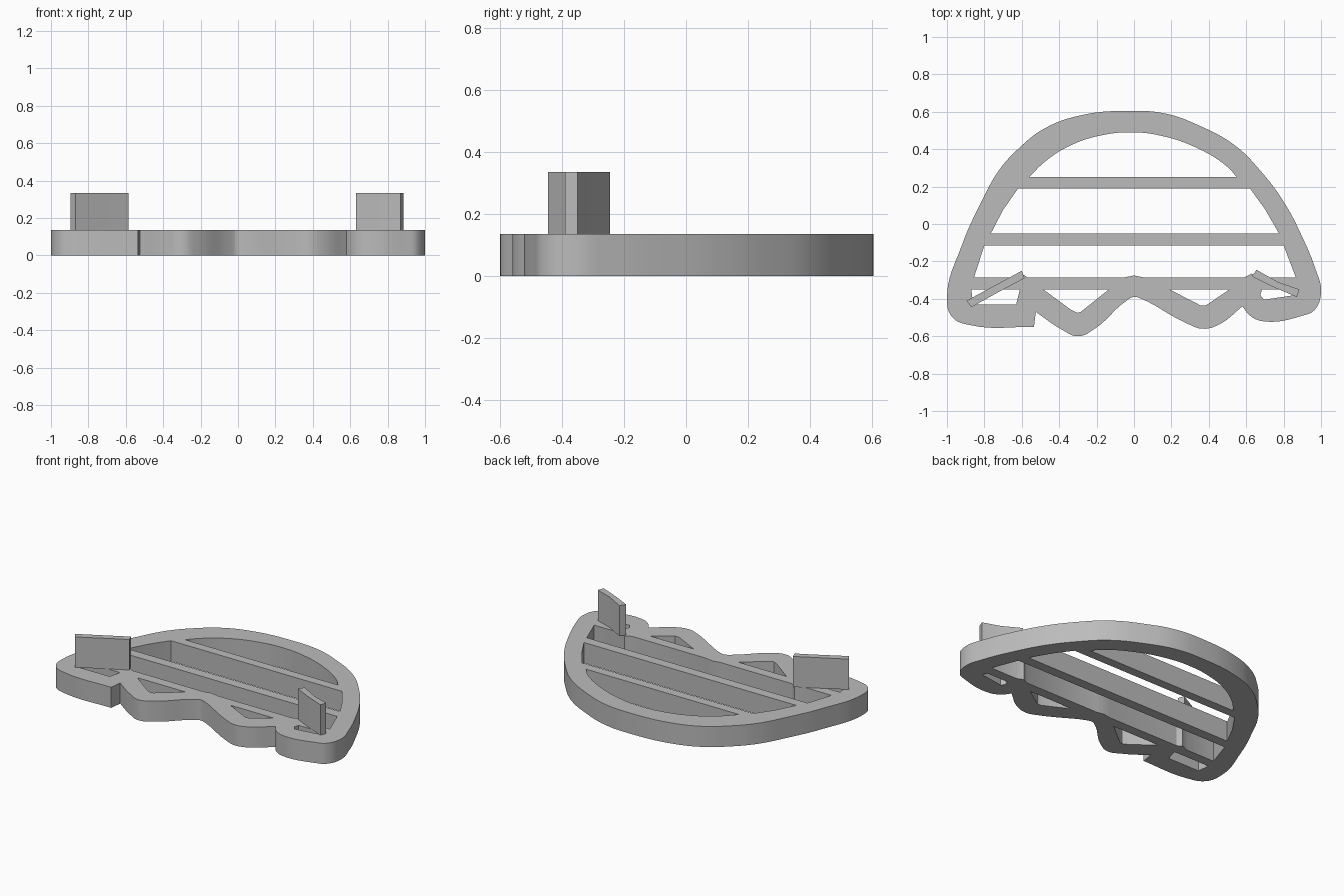
import bpy
import bmesh
from mathutils import Vector

PLATE_HEIGHT = 0.135
TAB_HEIGHT = 0.2
CORNER = "VECTOR"

default_cube = bpy.data.objects.get("Cube")
if default_cube:
    bpy.data.objects.remove(default_cube, do_unlink=True)

# One plain grey for every part
grey = bpy.data.materials.new("plain_grey")
grey.use_nodes = True
grey_value = (0.5, 0.5, 0.5, 1)
grey.diffuse_color = grey_value
grey.node_tree.nodes["Principled BSDF"].inputs["Base Color"].default_value = grey_value


def corners(*points):
    """Mark every point as a sharp corner."""
    return [(x, y, CORNER) for x, y in points]


def add_loop(curve, points):
    """Add a closed bezier loop; points are smooth unless marked as corners."""
    spline = curve.splines.new("BEZIER")
    spline.bezier_points.add(len(points) - 1)
    for bezier, (x, y, *kind) in zip(spline.bezier_points, points):
        handle = kind[0] if kind else "AUTO"
        bezier.co = Vector((x, y, 0))
        bezier.handle_left_type = handle
        bezier.handle_right_type = handle
    spline.use_cyclic_u = True


def extrude_loops(name, loops, bottom, height):
    """Fill the loops (nested ones become holes) and extrude them upward."""
    curve = bpy.data.curves.new(name + "_profile", "CURVE")
    curve.dimensions = "2D"
    curve.fill_mode = "BOTH"
    curve.resolution_u = 6
    curve.extrude = height / 2
    for points in loops:
        add_loop(curve, points)
    helper = bpy.data.objects.new(name + "_profile", curve)
    bpy.context.collection.objects.link(helper)
    bpy.context.view_layer.update()

    graph = bpy.context.evaluated_depsgraph_get()
    mesh = bpy.data.meshes.new_from_object(helper.evaluated_get(graph))
    bpy.data.objects.remove(helper, do_unlink=True)

    # Weld the caps to the walls
    bm = bmesh.new()
    bm.from_mesh(mesh)
    bmesh.ops.remove_doubles(bm, verts=bm.verts, dist=0.0005)
    bmesh.ops.recalc_face_normals(bm, faces=bm.faces)
    bmesh.ops.translate(bm, verts=bm.verts, vec=(0, 0, bottom + height / 2))
    bm.to_mesh(mesh)
    bm.free()

    mesh.name = name
    mesh.materials.clear()
    mesh.materials.append(grey)
    part = bpy.data.objects.new(name, mesh)
    bpy.context.collection.objects.link(part)
    bpy.ops.object.select_all(action="DESELECT")
    part.select_set(True)
    bpy.context.view_layer.objects.active = part
    bpy.ops.object.shade_smooth_by_angle()
    return part


# Outer edge: dome, right foot, two scallops, left foot
dome_right = [(-.03, .605), (.17, .59), (.34, .53), (.54, .42), (.68, .28),
              (.8, .12), (.9, -.07), (.97, -.24)]
right_foot = [(1, -.36), (.965, -.46), (.9, -.49), (.69, -.52), (.62, -.49),
              (.58, -.44, CORNER)]
scallops = [(.45, -.54), (.365, -.56), (.29, -.535), (.04, -.4), (0, -.39),
            (-.04, -.41), (-.21, -.56), (-.3, -.6), (-.385, -.565),
            (-.525, -.47, CORNER)]
left_foot = [(-.535, -.55, CORNER), (-.88, -.54), (-.97, -.5), (-1, -.41)]
dome_left = [(-.915, -.1), (-.82, .11), (-.72, .29), (-.61, .41),
             (-.48, .51), (-.29, .58)]
outer_edge = dome_right + right_foot + scallops + left_foot + dome_left

# Openings between the crossbars
top_opening = [(-.56, .25, CORNER), (-.48, .33), (-.34, .42), (-.17, .475),
               (-.02, .49), (.13, .475), (.34, .405), (.5, .305),
               (.55, .25, CORNER)]
middle_opening = corners((-.62, .19), (.62, .19), (.7, .08), (.775, -.05),
                         (-.765, -.05), (-.7, .075))
lower_opening = corners((-.8, -.115), (.8, -.115), (.865, -.285), (.67, -.285),
                        (.63, -.265), (.59, -.285), (.05, -.285), (0, -.275),
                        (-.05, -.285), (-.57, -.285), (-.6, -.265),
                        (-.65, -.285), (-.855, -.285))

# Small openings below the lowest crossbar
left_foot_opening = corners((-.87, -.35), (-.61, -.35), (-.63, -.43), (-.86, -.43))
left_scallop_opening = corners((-.485, -.35), (-.135, -.35), (-.285, -.47),
                               (-.305, -.475), (-.335, -.46))
right_scallop_opening = corners((.19, -.35), (.51, -.35), (.385, -.435), (.355, -.435))
right_foot_opening = corners((.685, -.35), (.84, -.35), (.86, -.38), (.695, -.405),
                             (.675, -.38))

extrude_loops("barred_plate",
              [outer_edge, top_opening, middle_opening, lower_opening,
               left_foot_opening, left_scallop_opening,
               right_scallop_opening, right_foot_opening],
              0, PLATE_HEIGHT)

# Upright tabs standing on the two feet
right_tab = corners((-.6, -.25), (-.585, -.29), (-.69, -.345), (-.87, -.445),
                    (-.895, -.41), (-.71, -.31))
left_tab = corners((.655, -.245), (.77, -.31), (.885, -.35), (.87, -.39),
                   (.74, -.335), (.63, -.28))
for tab_name, tab_profile in (("right_tab", right_tab), ("left_tab", left_tab)):
    extrude_loops(tab_name, [tab_profile], PLATE_HEIGHT, TAB_HEIGHT)
